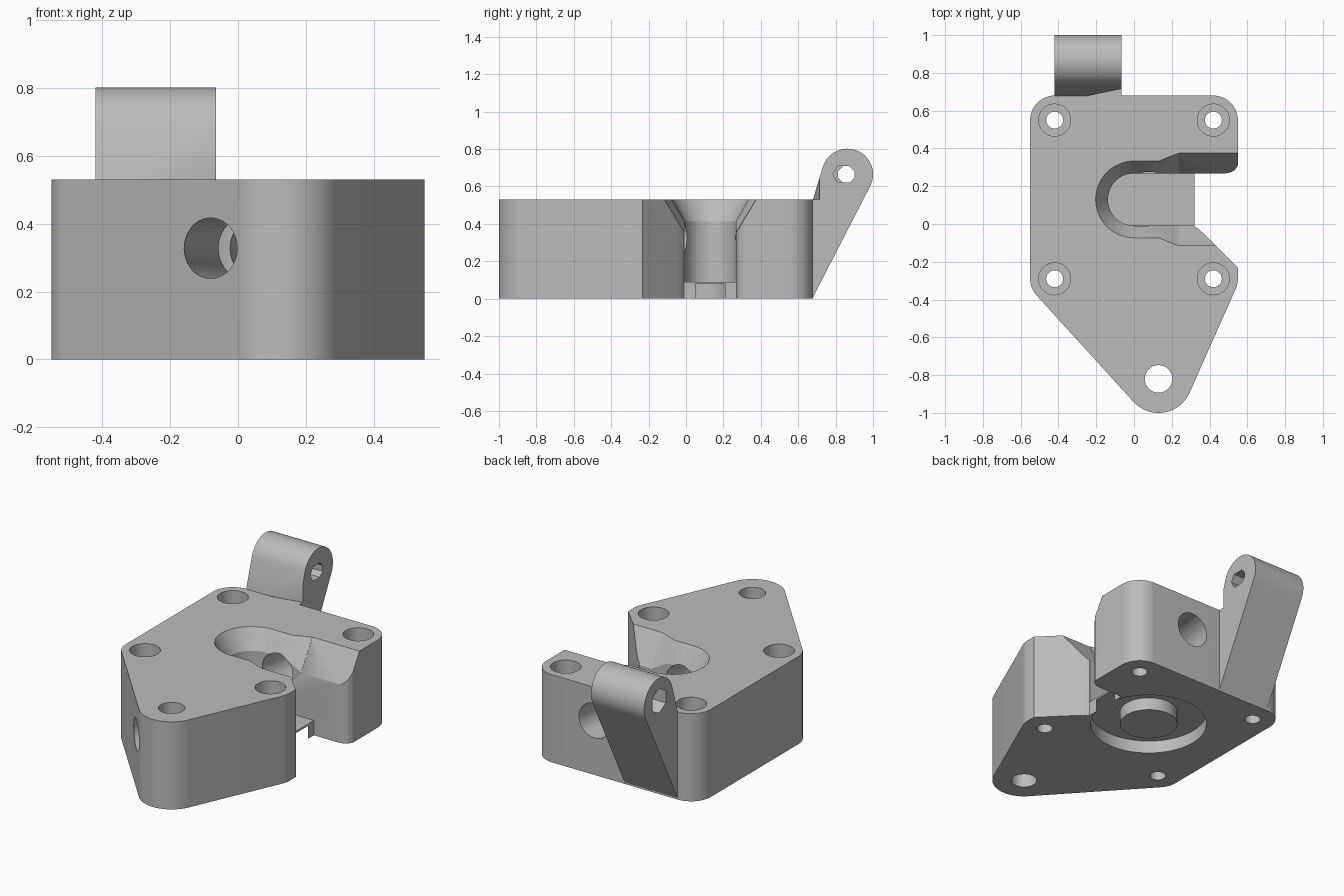
import bpy, bmesh, math
from mathutils import Vector

if "Cube" in bpy.data.objects:
    bpy.data.objects.remove(bpy.data.objects["Cube"], do_unlink=True)

grey = bpy.data.materials.new("plain grey")
grey.use_nodes = True
COLOUR = (0.5, 0.5, 0.5, 1)
grey.diffuse_color = COLOUR
grey.node_tree.nodes["Principled BSDF"].inputs["Base Color"].default_value = COLOUR

TOP = 0.53          # plate height
MID = 0.13          # y of the slot and bearing centre
FLOOR = 0.09        # top of the thin slot floor


def make(name, bm):
    bmesh.ops.recalc_face_normals(bm, faces=bm.faces)
    mesh = bpy.data.meshes.new(name)
    bm.to_mesh(mesh)
    bm.free()
    mesh.materials.append(grey)
    obj = bpy.data.objects.new(name, mesh)
    bpy.context.collection.objects.link(obj)
    return obj


def hull(name, points):
    bm = bmesh.new()
    for p in points:
        bm.verts.new(p)
    res = bmesh.ops.convex_hull(bm, input=bm.verts)
    junk = {g for g in res["geom_interior"] + res["geom_unused"]
            if isinstance(g, bmesh.types.BMVert)}
    bmesh.ops.delete(bm, geom=list(junk), context="VERTS")
    bmesh.ops.dissolve_limit(bm, angle_limit=0.002, verts=bm.verts, edges=bm.edges)
    return make(name, bm)


def circle(x, y, r, n=48, turn=0.0):
    return [(x + r * math.cos(math.tau * i / n + turn),
             y + r * math.sin(math.tau * i / n + turn)) for i in range(n)]


def prism(name, outline, z0, z1):
    bm = bmesh.new()
    face = bm.faces.new([bm.verts.new((x, y, z0)) for x, y in outline])
    out = bmesh.ops.extrude_face_region(bm, geom=[face])
    verts = [g for g in out["geom"] if isinstance(g, bmesh.types.BMVert)]
    bmesh.ops.translate(bm, verts=verts, vec=(0, 0, z1 - z0))
    return make(name, bm)


def tube(a, b, ra, rb, n=40, turn=0.0):
    """Straight or tapered rod from a to b."""
    a, b = Vector(a), Vector(b)
    spin = (b - a).to_track_quat("Z", "Y")
    pts = [a + spin @ Vector((x, y, 0)) for x, y in circle(0, 0, ra, n, turn)]
    pts += [b + spin @ Vector((x, y, 0)) for x, y in circle(0, 0, rb, n, turn)]
    return hull("cutter", pts)


def boolean(obj, other, operation="DIFFERENCE"):
    mod = obj.modifiers.new("cut", "BOOLEAN")
    mod.operation, mod.solver, mod.object = operation, "EXACT", other
    graph = bpy.context.evaluated_depsgraph_get()
    mesh = bpy.data.meshes.new_from_object(obj.evaluated_get(graph))
    obj.modifiers.clear()
    obj.data = mesh
    bpy.data.objects.remove(other, do_unlink=True)


# Plate: rounded outline around five mounting holes
corners = [(sx * 0.42, y) for sx in (-1, 1) for y in (-0.29, 0.55)]
nose = (0.13, -0.82)
outline = [p for c in corners for p in circle(*c, 0.13)] + circle(*nose, 0.18, 64)
body = hull("mounting_block", [(x, y, z) for x, y in outline for z in (0, TOP)])

# Slot with a round inner end, above a thin floor
slot = circle(0, MID, 0.138, 64)
slot = [p for p in slot if p[0] <= 0.001] + [(0.7, MID - 0.138), (0.7, MID + 0.138)]
boolean(body, hull("cutter", [(x, y, z) for x, y in slot for z in (FLOOR, 0.7)]))
boolean(body, prism("cutter", [(0.32, MID - 0.138), (0.7, MID - 0.138),
                               (0.7, MID + 0.138), (0.32, MID + 0.138)], -0.1, 0.3))

# Flared mouth of the slot
boolean(body, prism("cutter", [(0.32, 0.1), (0.32, -0.012), (0.34, -0.025), (0.365, -0.047),
                               (0.8, -0.482), (0.8, 0.1)], -0.1, 0.7))
boolean(body, prism("cutter", [(0.47, 0.1), (0.7, 0.1), (0.7, 0.4), (0.55, 0.31),
                               (0.535, 0.287), (0.512, 0.273), (0.48, 0.267)], -0.1, 0.7))


# Sloped upper walls of the slot, wider towards the mouth
def section(x, half, low):
    lift = 0.05
    wide = half + lift * (half - 0.136) / (TOP - low)
    return [(x, MID + s * w, z) for s in (-1, 1)
            for w, z in ((0.136, low), (wide, TOP + lift))]


narrow, broad = (0.203, 0.41), (0.245, 0.35)
ring = [(x, y, 0.41) for x, y in circle(0, MID, 0.136, 64)]
ring += [(x, y, TOP + 0.05) for x, y in circle(0, MID, 0.231, 64)]
boolean(body, hull("cutter", ring + section(0.14, *narrow)))
boolean(body, hull("cutter", section(0.13, *narrow) + section(0.24, *broad)))
boolean(body, hull("cutter", section(0.235, *broad) + section(0.7, *broad)))

# Ring-shaped bearing pocket underneath, leaving a centre boss
pocket = tube((0, MID, -0.1), (0, MID, 0.078), 0.33, 0.33, 72)
boolean(pocket, tube((0, MID, -0.2), (0, MID, 0.2), 0.164, 0.164, 48))
boolean(body, pocket)

# Counterbored corner holes and the plain nose hole
for x, y in corners:
    boolean(body, tube((x, y, -0.1), (x, y, 0.7), 0.045, 0.045, 24))
    boolean(body, tube((x, y, 0.3), (x, y, 0.7), 0.085, 0.085, 32))
boolean(body, tube((*nose, -0.1), (*nose, 0.7), 0.073, 0.073, 32))

# Long rod hole running from the slanted front face to the back
boolean(body, tube((-0.114, -1.1, 0.328), (0.148, 0.77, 0.328), 0.087, 0.105))

# Leaning hinge lug at the back
LEFT, RIGHT, PIN_Y, PIN_Z = -0.42, -0.065, 0.863, 0.665
side = circle(PIN_Y, PIN_Z, 0.137, 64) + [(0.675, 0), (0.66, 0), (0.66, 0.47)]
lug = hull("hinge_lug", [(x, y, z) for y, z in side for x in (LEFT, RIGHT)])
boolean(lug, prism("cutter", [(-0.24, 0.68), (-0.24, 0.6), (0, 0.6), (0, 0.728)], TOP, 0.9))

# Pin hole with a nut recess at one end and a small relief at the other
boolean(lug, tube((-0.6, 0.857, PIN_Z), (0.1, 0.857, PIN_Z), 0.047, 0.047, 8, math.pi / 8))
boolean(lug, tube((-0.6, 0.857, PIN_Z), (LEFT + 0.1, 0.857, PIN_Z), 0.075, 0.075, 6, math.pi / 6))
boolean(lug, tube((RIGHT - 0.1, 0.835, PIN_Z), (0.1, 0.835, PIN_Z), 0.05, 0.05, 6))

# Smooth the round walls and keep the edges crisp
for obj in (body, lug):
    bpy.ops.object.select_all(action="DESELECT")
    obj.select_set(True)
    bpy.context.view_layer.objects.active = obj
    bpy.ops.object.shade_smooth_by_angle(angle=math.radians(25))
